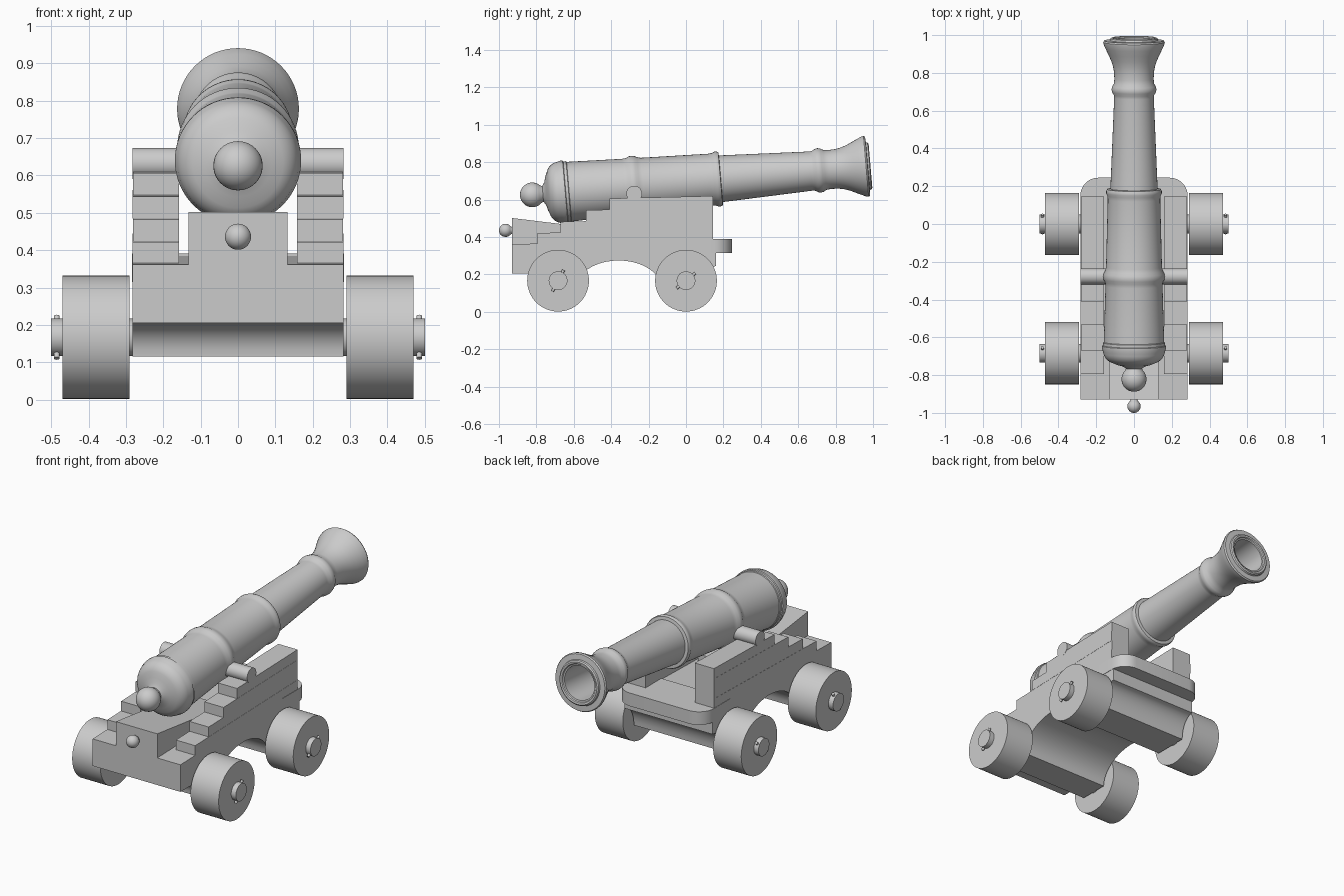
import bpy, bmesh, math
from mathutils import Matrix, Vector

if "Cube" in bpy.data.objects:
    bpy.data.objects.remove(bpy.data.objects["Cube"])


def finish(bm, name, smooth=True, angle=35):
    bmesh.ops.recalc_face_normals(bm, faces=bm.faces[:])
    me = bpy.data.meshes.new(name)
    bm.to_mesh(me)
    bm.free()
    ob = bpy.data.objects.new(name, me)
    bpy.context.collection.objects.link(ob)
    if smooth:
        bpy.ops.object.select_all(action='DESELECT')
        ob.select_set(True)
        bpy.context.view_layer.objects.active = ob
        bpy.ops.object.shade_smooth_by_angle(angle=math.radians(angle))
    return ob


def extrude_poly(name, pts, vec, smooth=False):
    bm = bmesh.new()
    f = bm.faces.new([bm.verts.new(p) for p in pts])
    r = bmesh.ops.extrude_face_region(bm, geom=[f])
    bmesh.ops.translate(bm, vec=vec, verts=[v for v in r['geom'] if isinstance(v, bmesh.types.BMVert)])
    return finish(bm, name, smooth)


def side_profile(name, yz, x0, x1, smooth=False):
    return extrude_poly(name, [(x0, y, z) for y, z in yz], (x1 - x0, 0, 0), smooth)


def lathe(name, profile, n=64):
    # profile of (distance along y, radius), spun round the y axis
    bm = bmesh.new()
    rings = []
    for s, r in profile:
        if r < 1e-5:
            rings.append([bm.verts.new((0, s, 0))])
        else:
            rings.append([bm.verts.new((r * math.cos(2 * math.pi * i / n), s,
                                        r * math.sin(2 * math.pi * i / n))) for i in range(n)])
    for a, b in zip(rings, rings[1:]):
        for i in range(n):
            j = (i + 1) % n
            bm.faces.new([a[0], b[i], b[j]] if len(a) == 1 else
                         [a[i], b[0], a[j]] if len(b) == 1 else [a[i], b[i], b[j], a[j]])
    return finish(bm, name)


def rod(name, a, b, r, n=48):
    a, b = Vector(a), Vector(b)
    bm = bmesh.new()
    m = Matrix.Translation((a + b) / 2) @ (b - a).to_track_quat('Z', 'Y').to_matrix().to_4x4()
    bmesh.ops.create_cone(bm, cap_ends=True, segments=n, radius1=r, radius2=r,
                          depth=(b - a).length, matrix=m)
    return finish(bm, name)


def arc(cx, cz, rx, rz, a0, a1, n):
    return [(cx + rx * math.cos(math.radians(a0 + (a1 - a0) * i / n)),
             cz + rz * math.sin(math.radians(a0 + (a1 - a0) * i / n))) for i in range(n + 1)]


# barrel with breech ball, rings, flared muzzle and bore
profile = arc(-0.825, 0, 0.066, 0.066, 180, 45, 12)
profile[0] = (-0.891, 0)
profile += [(-0.768, 0.042), (-0.755, 0.062), (-0.748, 0.09)]
profile += arc(-0.672, 0.09, 0.07, 0.074, 165, 95, 7)
profile += [(-0.664, 0.169), (-0.648, 0.169), (-0.645, 0.164), (-0.63, 0.164), (-0.627, 0.160),
            (-0.33, 0.151), (-0.31, 0.153), (-0.295, 0.161), (-0.28, 0.163), (-0.265, 0.161),
            (-0.25, 0.153), (-0.23, 0.148), (0.13, 0.139), (0.15, 0.141), (0.163, 0.147),
            (0.175, 0.147), (0.185, 0.143), (0.187, 0.125), (0.67, 0.105), (0.685, 0.107),
            (0.70, 0.116), (0.715, 0.119), (0.73, 0.116), (0.745, 0.107), (0.77, 0.104),
            (0.81, 0.106), (0.84, 0.112), (0.87, 0.122), (0.90, 0.136), (0.93, 0.15),
            (0.955, 0.161), (0.966, 0.163), (0.974, 0.158), (0.976, 0.128), (0.985, 0.125),
            (0.990, 0.118), (0.988, 0.108), (0.982, 0.104), (0.98, 0.096), (-0.4, 0.096), (-0.45, 0)]
barrel = lathe("barrel", profile)
barrel.matrix_world = Matrix.Translation((0, 0, 0.696)) @ Matrix.Rotation(math.radians(4.88), 4, 'X')

# trunnions
rod("trunnions", (-0.282, -0.277, 0.632), (0.282, -0.277, 0.632), 0.042)

# carriage base with axle coves and central arch
base = [(-0.93, 0.362), (-0.93, 0.205)]
base += arc(-0.85, 0.115, 0.085, 0.09, 90, 0, 8)
base += [(-0.605, 0.115)]
base += arc(-0.36, 0.115, 0.235, 0.16, 180, 0, 20)
base += [(-0.115, 0.115), (0.075, 0.115)]
base += arc(0.16, 0.115, 0.085, 0.13, 180, 90, 8)
base += [(0.16, 0.389)]
side_profile("carriage_base", base, -0.282, 0.282, True)

# front board with rounded corners
board = [(-0.284, 0.0), (0.284, 0.0)]
board += arc(0.189, 0.15, 0.095, 0.095, 0, 90, 10) + arc(-0.189, 0.15, 0.095, 0.095, 90, 180, 10)
extrude_poly("front_board", [(x, y, 0.315) for x, y in board], (0, 0, 0.076), True)

# stepped cheeks made of stacked planks
tilt = 0.025
heights = [0.385, 0.445, 0.502, 0.561, 0.62]
for side in (-1, 1):
    for k, start in enumerate((-0.795, -0.67, -0.535, -0.41)):
        d = tilt * (0.145 - start)
        lo, hi = heights[k], heights[k + 1]
        side_profile("cheek_plank", [(start, lo - d), (0.145, lo), (0.145, hi), (start, hi - d)],
                     side * 0.158, side * (0.282 - 0.001 * (k % 2)))

# elevating wedge and its knob
side_profile("wedge", [(-0.93, 0.36), (-0.93, 0.502), (-0.3, 0.425), (-0.3, 0.36)], -0.133, 0.133)
knob_profile = arc(-0.965, 0, 0.035, 0.035, 180, 35, 12) + [(-0.925, 0.016), (-0.92, 0)]
knob_profile[0] = (-1.0, 0)
knob = lathe("wedge_knob", knob_profile, 32)
knob.location.z = 0.436

# axles, wheels and linch pins
for y, ang in ((-0.684, 62), (0.0, 39)):
    rod("axle", (-0.5, y, 0.167), (0.5, y, 0.167), 0.05)
    dy, dz = 0.064 * math.cos(math.radians(ang)), 0.064 * math.sin(math.radians(ang))
    for side in (-1, 1):
        rod("wheel", (side * 0.29, y, 0.167), (side * 0.47, y, 0.167), 0.165, 64)
        rod("linch_pin", (side * 0.485, y - dy, 0.167 - dz), (side * 0.485, y + dy, 0.167 + dz), 0.008, 16)
